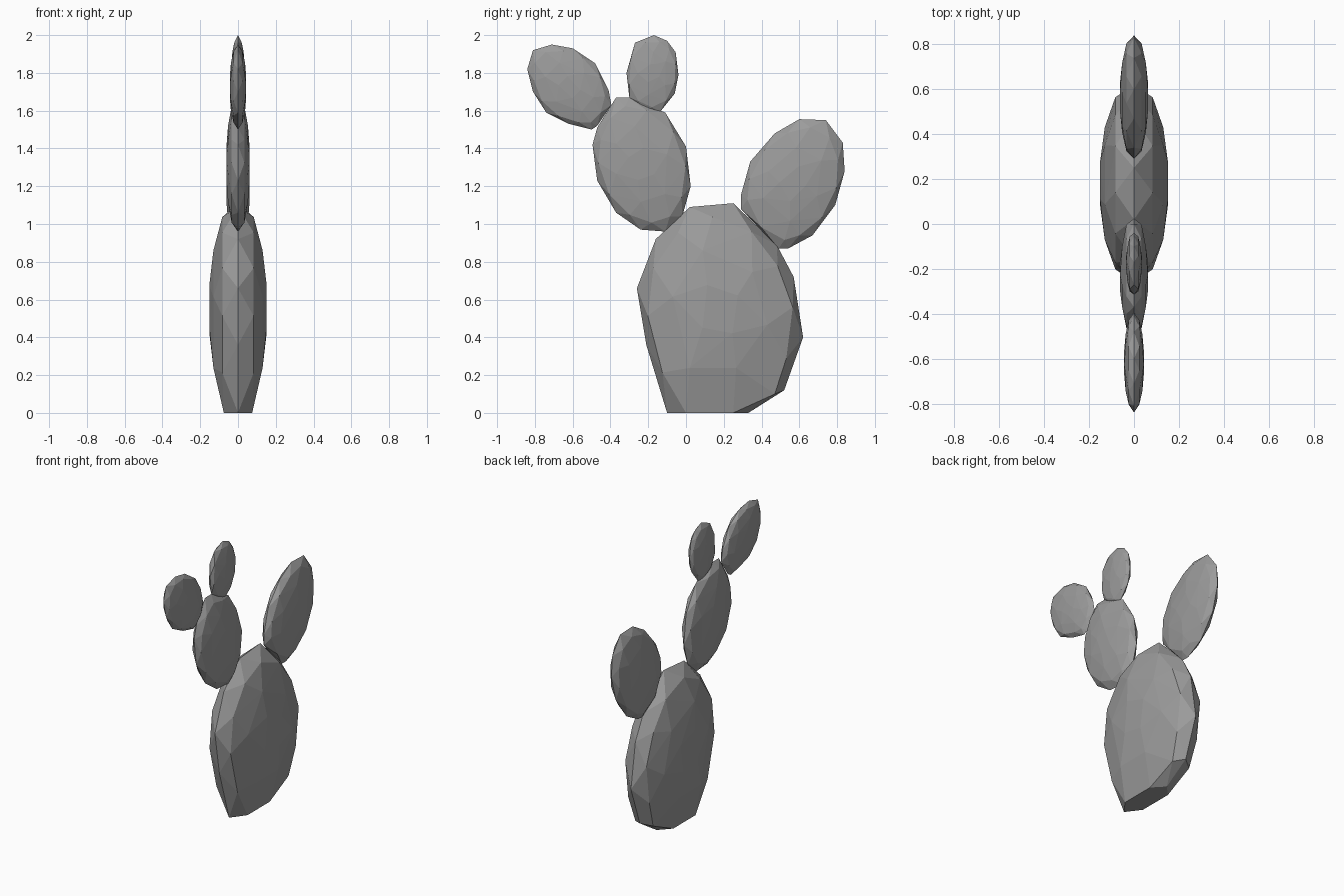
import bpy, bmesh
from math import sin, cos, radians
from mathutils import Vector

if "Cube" in bpy.data.objects:
    bpy.data.objects.remove(bpy.data.objects["Cube"])

# Dark grey surface
grey = bpy.data.materials.new("dark_grey")
grey.diffuse_color = (.33, .33, .33, 1)
grey.use_nodes = True
grey.node_tree.nodes["Principled BSDF"].inputs["Base Color"].default_value = grey.diffuse_color


def pad(name, outline, thick, base=()):
    """Faceted lens-shaped pad: a (y, z) outline shrinking in rings toward both sides."""
    bm = bmesh.new()
    n = len(outline)
    lo = [min(p[i] for p in outline) for i in (0, 1)]
    hi = [max(p[i] for p in outline) for i in (0, 1)]
    c = Vector(((lo[0] + hi[0]) / 2, (lo[1] + hi[1]) / 2))
    rim = [Vector(p) - c for p in outline]
    # points between the rim points, pushed out to the rounded outline
    mid = []
    for p, q in zip(rim, rim[1:] + rim[:1]):
        mid.append((p + q).normalized() * (p.length + q.length) / 2)
    for p in rim:
        bm.verts.new((0, p.x + c.x, p.y + c.y))
    # staggered rings on each side
    for side in (-1, 1):
        for deg, pts in ((32, mid), (56, rim[::2]), (75, mid[::3])):
            a = radians(deg)
            for p in pts:
                q = c + p * cos(a) * 1.02
                bm.verts.new((side * thick * sin(a), q.x, max(q.y, .01)))
        for x, y, z in base:
            bm.verts.new((side * x, y, z))
    res = bmesh.ops.convex_hull(bm, input=bm.verts)
    junk = {v for v in res["geom_interior"] + res["geom_unused"]
            if isinstance(v, bmesh.types.BMVert)}
    bmesh.ops.delete(bm, geom=list(junk), context='VERTS')
    bmesh.ops.recalc_face_normals(bm, faces=bm.faces)
    me = bpy.data.meshes.new(name)
    bm.to_mesh(me)
    bm.free()
    me.materials.append(grey)
    ob = bpy.data.objects.new(name, me)
    bpy.context.collection.objects.link(ob)
    return ob


# Large trunk pad with a flat base on the ground
pad("trunk_pad", [(-.10, 0), (-.21, .36), (-.26, .66), (-.16, .92), (.02, 1.09),
                  (.25, 1.11), (.48, .89), (.57, .72), (.62, .40), (.52, .12), (.33, 0)],
    .157, base=[(.075, 0, 0), (.075, .25, 0), (.07, .47, .10)])

# Front arm pad
pad("front_arm_pad", [(-.24, .97), (-.37, 1.06), (-.47, 1.23), (-.495, 1.42), (-.47, 1.51),
                      (-.37, 1.67), (-.30, 1.67), (-.11, 1.59), (0, 1.41), (.025, 1.20),
                      (-.02, 1.04), (-.11, .96)], .064)

# Rear arm pad
pad("rear_arm_pad", [(.60, 1.555), (.74, 1.55), (.83, 1.43), (.84, 1.28), (.79, 1.10),
                     (.67, .94), (.54, .87), (.49, .87), (.29, 1.08), (.29, 1.15),
                     (.34, 1.33), (.47, 1.48)], .064)

# Two small pads on top of the front arm
pad("front_tip_pad", [(-.50, 1.50), (-.62, 1.53), (-.74, 1.59), (-.81, 1.70), (-.84, 1.82),
                      (-.81, 1.92), (-.71, 1.95), (-.60, 1.93), (-.48, 1.85), (-.41, 1.71),
                      (-.395, 1.63), (-.47, 1.52)], .045)
pad("top_tip_pad", [(-.17, 2.0), (-.27, 1.96), (-.315, 1.80), (-.30, 1.67), (-.22, 1.60),
                    (-.14, 1.59), (-.06, 1.69), (-.04, 1.79), (-.055, 1.91), (-.10, 1.97)], .036)
